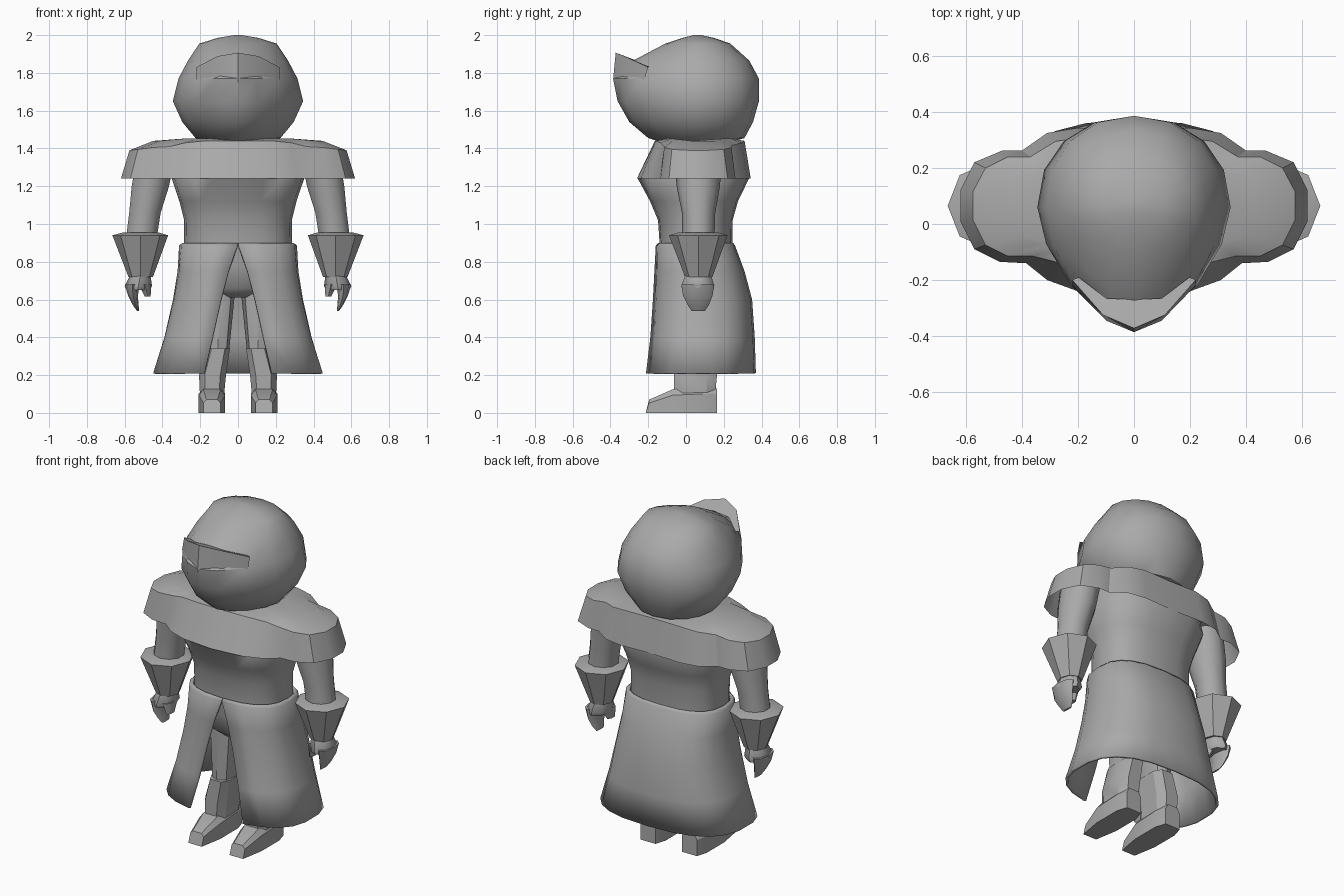
import bpy, math

if "Cube" in bpy.data.objects:
    bpy.data.objects.remove(bpy.data.objects["Cube"])

cloth = bpy.data.materials.new("plain_grey")
cloth.diffuse_color = (0.4, 0.4, 0.4, 1)
cloth.use_nodes = True
cloth.node_tree.nodes["Principled BSDF"].inputs["Base Color"].default_value = cloth.diffuse_color
CY = 0.06  # depth of the body axis


def spow(v, p):
    return math.copysign(abs(v) ** p, v)


def section(z, w, yf, yb, angles, pf=2.0, pb=2.0, cx=0.0, cy=CY):
    """Rounded outline with its own front and back depth."""
    pts = []
    for t in angles:
        c, s = math.cos(t), math.sin(t)
        p = pf if s < 0 else pb
        d = cy - yf if s < 0 else yb - cy
        pts.append((cx + w * spow(c, 2 / p), cy + d * spow(s, 2 / p), z))
    return pts


def turn(n, start=-math.pi / 2):
    return [start + 2 * math.pi * i / n for i in range(n)]


def build(name, verts, faces, angle=30):
    me = bpy.data.meshes.new(name)
    me.from_pydata(verts, [], faces)
    me.materials.append(cloth)
    ob = bpy.data.objects.new(name, me)
    bpy.context.collection.objects.link(ob)
    bpy.ops.object.select_all(action='DESELECT')
    bpy.context.view_layer.objects.active = ob
    ob.select_set(True)
    bpy.ops.object.mode_set(mode='EDIT')
    bpy.ops.mesh.select_all(action='SELECT')
    bpy.ops.mesh.normals_make_consistent(inside=False)
    bpy.ops.object.mode_set(mode='OBJECT')
    bpy.ops.object.shade_smooth_by_angle(angle=math.radians(angle))
    return ob


def loft(name, rings, closed=True, caps=(True, True), angle=30):
    n = len(rings[0])
    faces = []
    for r in range(len(rings) - 1):
        for i in range(n if closed else n - 1):
            j = (i + 1) % n
            faces.append((r * n + i, r * n + j, (r + 1) * n + j, (r + 1) * n + i))
    if caps[0]:
        faces.append(tuple(range(n)))
    if caps[1]:
        faces.append(tuple(range((len(rings) - 1) * n, len(rings) * n)))
    return build(name, [p for ring in rings for p in ring], faces, angle)


# Hooded head: z, half width, front, back
head = [(1.43, .15, -.12, .22), (1.455, .225, -.2, .31), (1.54, .295, -.3, .355),
        (1.65, .345, -.362, .386), (1.77, .315, -.386, .386), (1.865, .265, -.28, .335),
        (1.955, .205, -.11, .235), (1.985, .11, -.02, .15), (2.0, .02, .04, .08)]
loft("hood", [section(z, w, f, b, turn(16), 1.65, 2.15) for z, w, f, b in head], angle=40)

# Raised brim over the closed face
xs = (-.22, -.11, 0, .11, .22)
low = [(x, y, 1.765) for x, y in zip(xs, (-.22, -.325, -.386, -.325, -.22))]
rim = [(x, y, z) for x, y, z in zip(xs, (-.2, -.325, -.372, -.325, -.2),
                                    (1.83, 1.888, 1.907, 1.888, 1.83))]
crease = [(x * .9, y, z) for x, y, z in zip(xs, (-.19, -.265, -.27, -.265, -.19),
                                            (1.83, 1.862, 1.868, 1.862, 1.83))]
loft("hood_brim", [low, rim, crease], closed=False, caps=(False, False))

# Shoulder mantle: right half of each ring, front to back, mirrored to the left
def both_sides(half):
    return half + [(-x, y, z) for x, y, z in half[-2:0:-1]]

hem = [(0, -.26), (.2, -.24), (.31, -.2), (.385, -.14), (.48, -.135), (.57, -.09), (.62, .01),
       (.62, .12), (.57, .22), (.47, .262), (.4, .262), (.31, .325), (.2, .343), (0, .335)]
edge = [(0, -.165, 1.44), (.18, -.16, 1.44), (.28, -.135, 1.43), (.36, -.115, 1.41),
        (.45, -.115, 1.405), (.53, -.075, 1.395), (.575, .015, 1.39), (.575, .115, 1.39),
        (.53, .2, 1.395), (.45, .24, 1.405), (.37, .24, 1.415), (.28, .295, 1.43),
        (.18, .31, 1.44), (0, .305, 1.44)]
crown = [(x * .78, CY + (y - CY) * .75, 1.452 if x < .45 else 1.44) for x, y, z in edge]
loft("shoulder_mantle", [both_sides([(x, y, 1.24) for x, y in hem]), both_sides(edge),
                         both_sides(crown)], caps=(False, True))

# Torso down to the hips
torso = [(.61, .1, -.04, .14), (.66, .19, -.1, .19), (.78, .27, -.13, .23), (.9, .287, -.14, .245),
         (1.02, .285, -.148, .247), (1.12, .31, -.19, .275), (1.24, .35, -.255, .333),
         (1.4, .32, -.17, .3)]
loft("torso", [section(z, w, f, b, turn(20), 2.5, 2.5) for z, w, f, b in torso], angle=50)

# Coat skirt, split at the front: z, half width, front, back, half gap
skirt = [(.9, .295, -.148, .25, .002), (.885, .312, -.16, .26, .004), (.75, .32, -.168, .31, .05),
         (.6, .345, -.178, .35, .09), (.4, .392, -.195, .364, .135), (.21, .452, -.222, .37, .18)]
rings = []
for z, w, f, b, gap in skirt:
    a = math.acos((gap / w) ** 1.3)
    rings.append(section(z, w, f, b, [-a + (math.pi + 2 * a) * i / 20 for i in range(21)], 2.6, 2.6))
coat = loft("coat_skirt", rings, closed=False, caps=(False, False), angle=50)
mod = coat.modifiers.new("thickness", 'SOLIDIFY')
mod.thickness, mod.offset = .015, -1

for s, side in ((1, "right"), (-1, "left")):
    def tube(part, rows, n=8, angle=30, p=2.0, start=-math.pi / 2):
        """Rows of z, inner x, outer x, front y, back y."""
        loft(side + "_" + part,
             [section(z, (b - a) / 2, f, k, turn(n, start), p, p, s * (a + b) / 2, (f + k) / 2)
              for z, a, b, f, k in rows], angle=angle)

    # Sleeve, flared cuff, hand
    tube("sleeve", [(1.36, .33, .54, -.06, .19), (1.2, .36, .568, -.05, .18),
                    (1.06, .405, .58, -.022, .155), (.9, .43, .6, -.02, .15)], 10, 50)
    tube("cuff", [(.72, .45, .58, -.005, .14), (.94, .37, .665, -.09, .22),
                  (.955, .42, .61, -.04, .17)])
    tube("hand", [(.74, .465, .565, .0, .13), (.67, .455, .6, -.025, .15),
                  (.65, .47, .59, -.02, .145)], 8, 50)
    tube("fingers", [(.68, .52, .6, -.025, .15), (.62, .53, .582, -.015, .14),
                     (.57, .526, .556, .01, .12), (.54, .523, .535, .03, .1)], 8, 50)
    tube("thumb", [(.68, .455, .53, -.015, .11), (.615, .46, .495, .0, .07)], 6, 50)

    # Trouser leg and boot shaft
    tube("trouser_leg", [(.7, .01, .19, -.06, .17), (.55, .025, .175, -.06, .17),
                         (.3, .05, .165, -.05, .15)], 8, 50, 2.6)
    tube("boot_shaft", [(.34, .04, .17, -.07, .165), (.2, .06, .21, -.07, .17),
                        (.1, .07, .205, -.07, .16)], 8, 30, 3.2, -math.pi / 8)

    # Foot: cross-sections from heel to toe
    foot = [(.165, .05, .13), (.1, .07, .135), (-.07, .07, .125), (-.195, .045, .07)]
    rows = []
    for y, w, h in foot:
        toe = -.018 if y < -.1 else 0
        rows.append([(s * .138 + x, y + d, z) for x, d, z in
                     ((-w, toe, 0), (-w, 0, h * .75), (-w * .65, 0, h),
                      (w * .65, 0, h), (w, 0, h * .75), (w, toe, 0))])
    loft(side + "_foot", rows)
